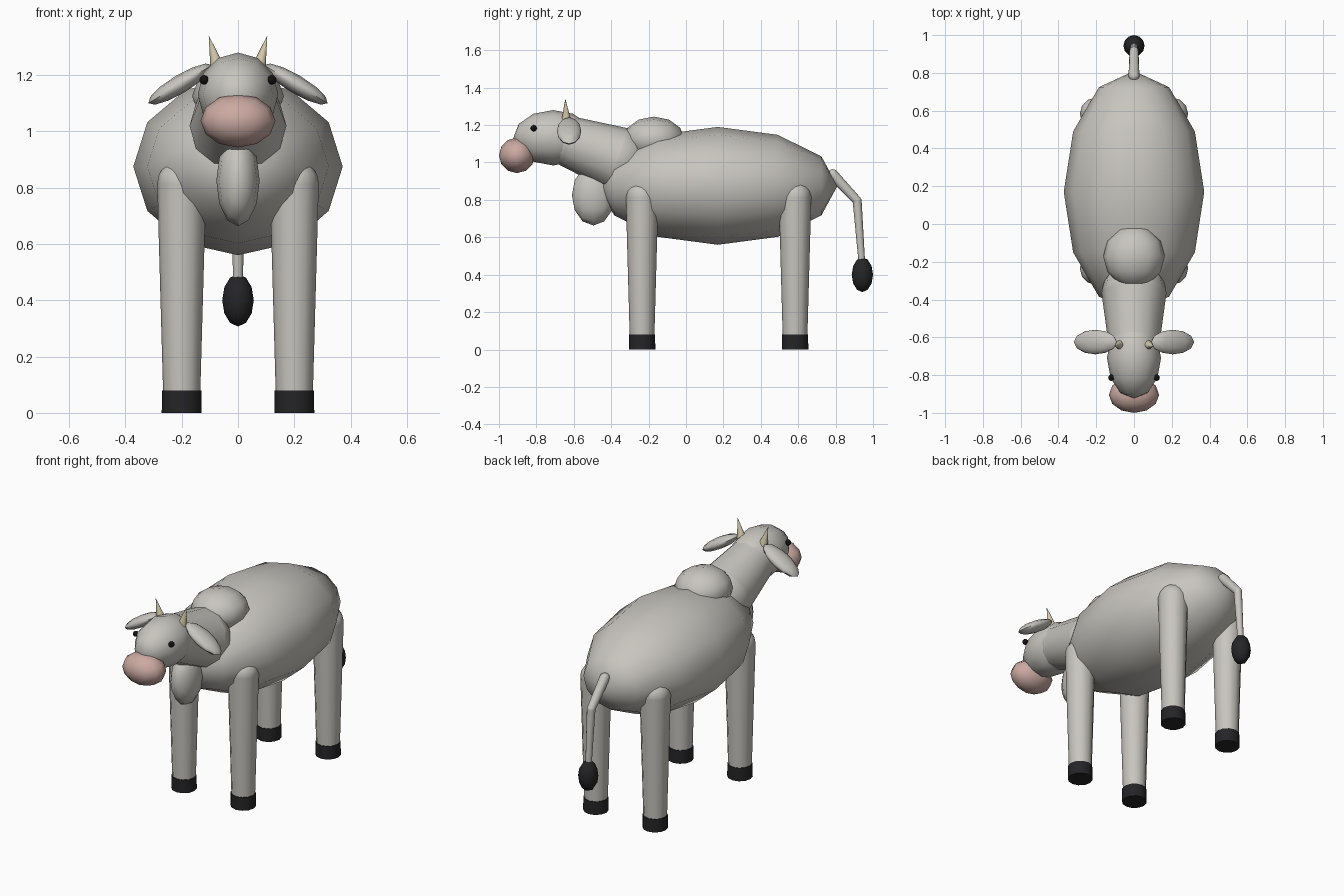
import bpy, bmesh, math
from mathutils import Vector, Matrix

if "Cube" in bpy.data.objects:
    bpy.data.objects.remove(bpy.data.objects["Cube"])


def material(name, color):
    m = bpy.data.materials.new(name)
    m.diffuse_color = (*color, 1)
    m.use_nodes = True
    m.node_tree.nodes["Principled BSDF"].inputs["Base Color"].default_value = m.diffuse_color
    return m


HIDE = material("pale_grey_hide", (0.58, 0.56, 0.52))
PINK = material("muzzle_pink", (0.60, 0.40, 0.36))
DARK = material("hoof_black", (0.018, 0.018, 0.02))
HORN = material("horn_cream", (0.68, 0.60, 0.42))
EYE = material("eye_black", (0.006, 0.006, 0.006))


def finish(name, bm, mat):
    bmesh.ops.recalc_face_normals(bm, faces=bm.faces)
    mesh = bpy.data.meshes.new(name)
    bm.to_mesh(mesh)
    bm.free()
    mesh.materials.append(mat)
    ob = bpy.data.objects.new(name, mesh)
    bpy.context.collection.objects.link(ob)
    bpy.ops.object.select_all(action='DESELECT')
    bpy.context.view_layer.objects.active = ob
    ob.select_set(True)
    bpy.ops.object.shade_smooth_by_angle(angle=math.radians(50))
    return ob


def ellipsoid(name, center, radii, mat, tilt=0.0):
    """Ellipsoid with its poles along y, tilted about y."""
    bm = bmesh.new()
    mtx = (Matrix.Translation(center) @ Matrix.Rotation(tilt, 4, 'Y')
           @ Matrix.Diagonal((*radii, 1)) @ Matrix.Rotation(math.pi / 2, 4, 'X'))
    bmesh.ops.create_uvsphere(bm, u_segments=12, v_segments=6, radius=1, matrix=mtx)
    return finish(name, bm, mat)


def limb(name, p1, r1, p2, r2, mat, balls=(True, True)):
    """Tapered limb from p1 to p2 with optional round joints."""
    p1, p2 = Vector(p1), Vector(p2)
    axis = p2 - p1
    rot = axis.to_track_quat('Z', 'Y').to_matrix().to_4x4()
    bm = bmesh.new()
    bmesh.ops.create_cone(bm, cap_ends=True, segments=12, radius1=r1, radius2=r2,
                          depth=axis.length,
                          matrix=Matrix.Translation((p1 + p2) / 2) @ rot)
    for p, r, ball in ((p1, r1, balls[0]), (p2, r2, balls[1])):
        if ball:
            bmesh.ops.create_uvsphere(bm, u_segments=12, v_segments=8, radius=r,
                                      matrix=Matrix.Translation(p) @ rot)
    return finish(name, bm, mat)


# Torso, shoulder hump and dewlap
ellipsoid("body", (0, 0.17, 0.875), (0.372, 0.64, 0.315), HIDE)
ellipsoid("hump", (0, -0.172, 1.125), (0.163, 0.163, 0.12), HIDE)
ellipsoid("dewlap", (0, -0.495, 0.825), (0.077, 0.115, 0.162), HIDE)

# Neck, head and muzzle
limb("neck", (0, -0.365, 1.02), 0.172, (0, -0.62, 1.11), 0.137, HIDE)
ellipsoid("head", (0, -0.71, 1.132), (0.143, 0.213, 0.148), HIDE)
ellipsoid("muzzle", (0, -0.904, 1.038), (0.133, 0.096, 0.095), PINK)

for side, s in (("left", -1), ("right", 1)):
    # Eyes, drooping ears and horns
    ellipsoid(f"eye_{side}", (s * 0.12, -0.814, 1.183), (0.017, 0.017, 0.017), EYE)
    ellipsoid(f"ear_{side}", (s * 0.205, -0.625, 1.168), (0.132, 0.065, 0.033),
              HIDE, s * math.radians(31))
    limb(f"horn_{side}", (s * 0.073, -0.64, 1.225), 0.026,
         (s * 0.103, -0.645, 1.337), 0.001, HORN, (True, False))
    # Legs with rounded tops, and hooves
    for end, y in (("front", -0.235), ("rear", 0.583)):
        limb(f"{end}_leg_{side}", (s * 0.2, y, 0.07), 0.066,
             (s * 0.2, y, 0.815), 0.087, HIDE, (False, True))
        limb(f"{end}_hoof_{side}", (s * 0.2, y, 0), 0.071,
             (s * 0.2, y, 0.08), 0.07, DARK, (False, False))

# Tail and tuft
limb("tail_upper", (0, 0.785, 0.935), 0.029, (0, 0.915, 0.795), 0.024, HIDE)
limb("tail_lower", (0, 0.915, 0.795), 0.024, (0, 0.942, 0.44), 0.017, HIDE)
ellipsoid("tail_tuft", (0, 0.943, 0.4), (0.056, 0.057, 0.093), DARK)
